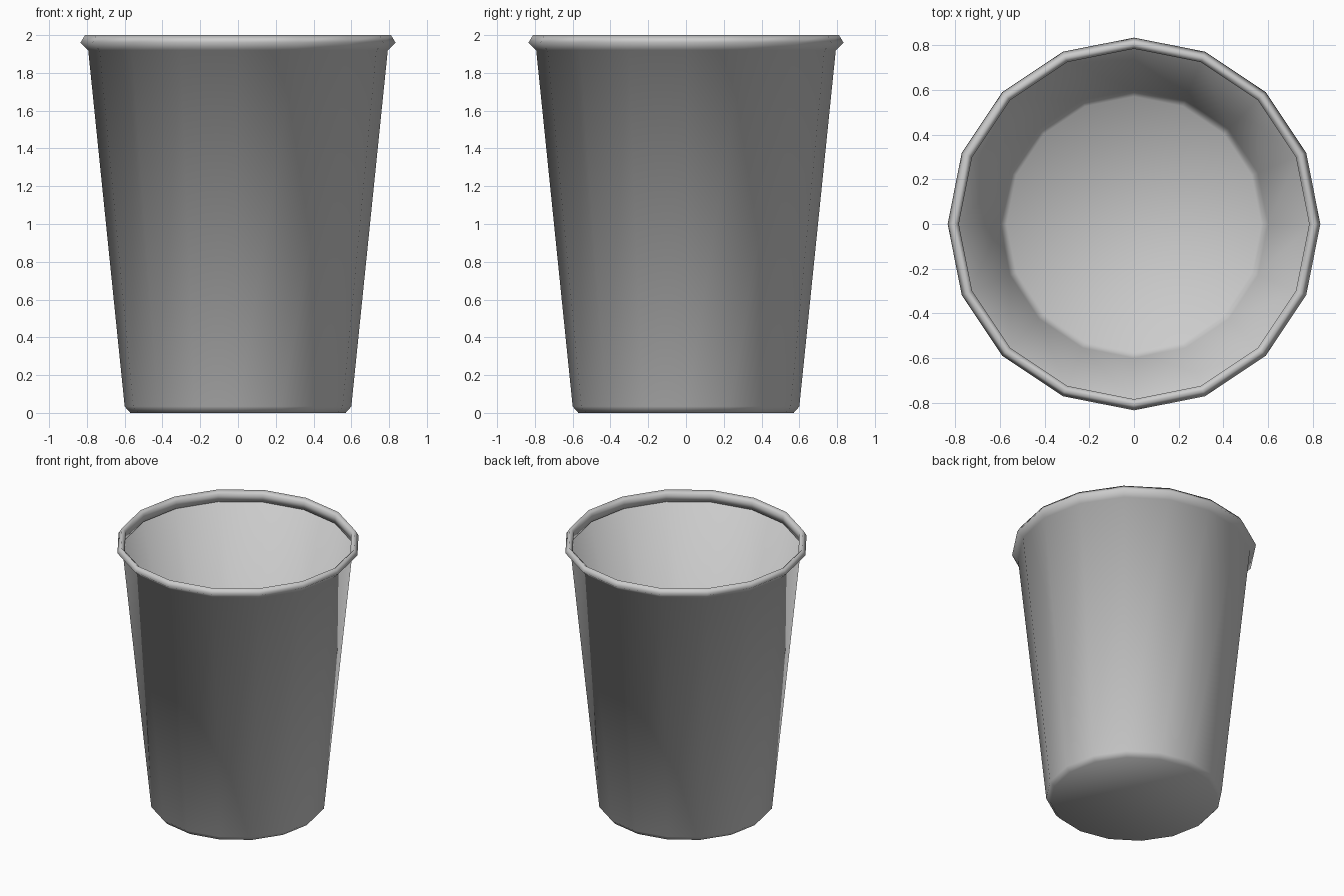
import bpy, bmesh, math

if "Cube" in bpy.data.objects:
    bpy.data.objects.remove(bpy.data.objects["Cube"])

SIDES = 16

# Thin cup: floor, bevelled foot, tapered wall, rolled rim (radius, height)
profile = [(0.57, 0.0), (0.6, 0.034), (0.793, 1.92), (0.834, 1.96),
           (0.81, 2.0), (0.784, 1.975), (0.784, 1.92)]

bm = bmesh.new()
rings = []
for r, z in profile:
    rings.append([bm.verts.new((r * math.cos(2 * math.pi * i / SIDES),
                                r * math.sin(2 * math.pi * i / SIDES), z))
                  for i in range(SIDES)])

# Floor and side bands
bm.faces.new(rings[0][::-1])
for a, b in zip(rings, rings[1:]):
    for i in range(SIDES):
        j = (i + 1) % SIDES
        bm.faces.new((a[i], a[j], b[j], b[i]))

# Close the underside of the rolled rim against the wall
for i in range(SIDES):
    j = (i + 1) % SIDES
    bm.faces.new((rings[-1][i], rings[-1][j], rings[2][j], rings[2][i]))

for f in bm.faces:
    f.smooth = True

mesh = bpy.data.meshes.new("cup")
bm.to_mesh(mesh)
bm.free()
cup = bpy.data.objects.new("cup", mesh)
bpy.context.collection.objects.link(cup)
